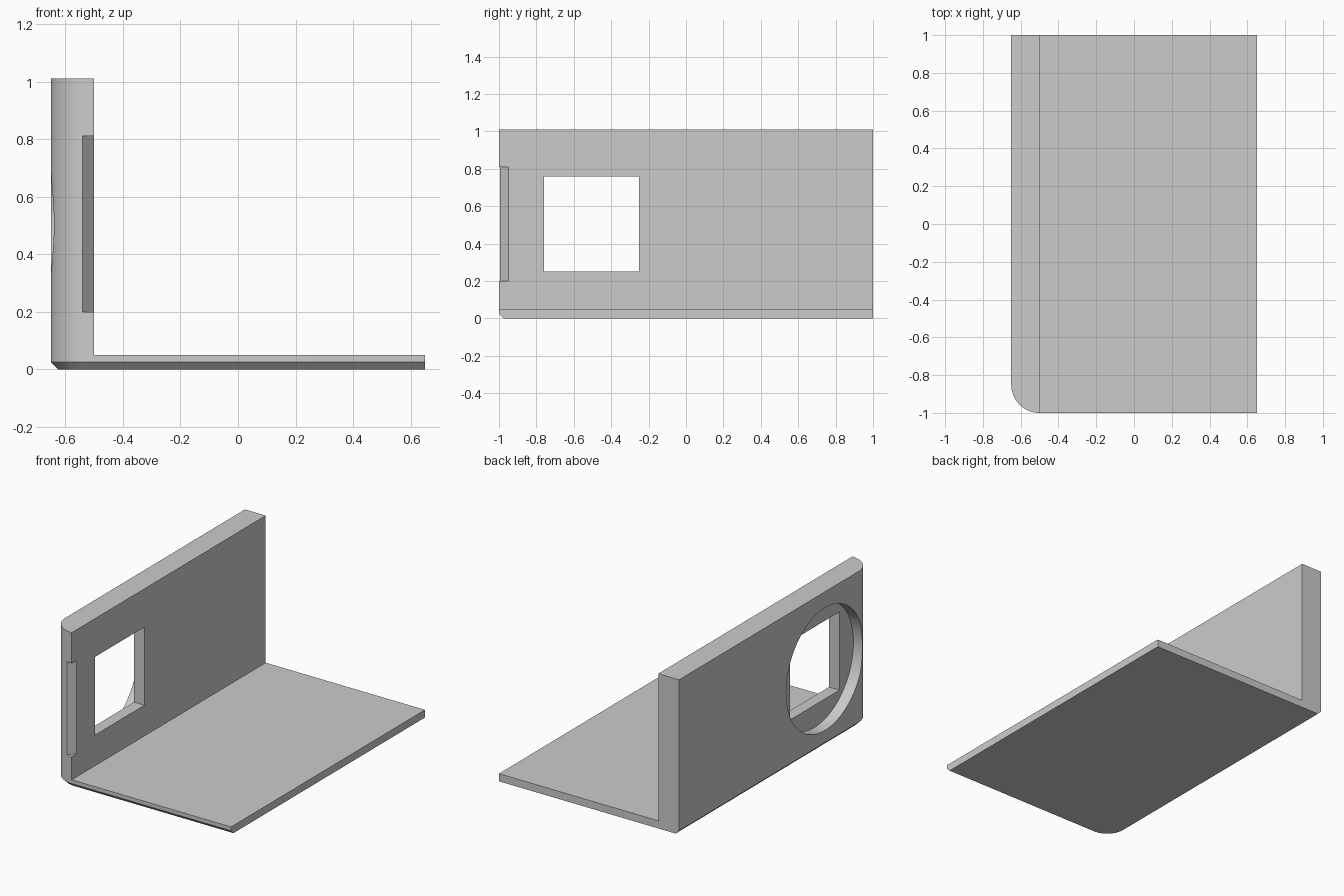
import bpy, bmesh, math
from mathutils import Matrix, Vector

cube = bpy.data.objects.get("Cube")
if cube:
    bpy.data.objects.remove(cube, do_unlink=True)

W, L, H = 0.65, 1.0, 1.01        # half width, half length, wall height
INNER, FLOOR, R = -0.5, 0.05, 0.15

grey = bpy.data.materials.new("light grey")
grey.use_nodes = True
colour = (0.6, 0.6, 0.6, 1)
grey.diffuse_color = colour
grey.node_tree.nodes["Principled BSDF"].inputs["Base Color"].default_value = colour


def finish(bm, name):
    bmesh.ops.recalc_face_normals(bm, faces=bm.faces[:])
    mesh = bpy.data.meshes.new(name)
    bm.to_mesh(mesh)
    bm.free()
    mesh.materials.append(grey)
    ob = bpy.data.objects.new(name, mesh)
    bpy.context.collection.objects.link(ob)
    return ob


def extrude(bm, faces, height):
    out = bmesh.ops.extrude_face_region(bm, geom=faces)["geom"]
    bmesh.ops.translate(bm, vec=(0, 0, height),
                        verts=[v for v in out if isinstance(v, bmesh.types.BMVert)])
    return [f for f in out if isinstance(f, bmesh.types.BMFace)]


# Footprint: wall strip with one rounded corner, beside the floor strip
bm = bmesh.new()
front = bm.verts.new((INNER, -L, 0))
back = bm.verts.new((INNER, L, 0))
arc = []
for i in range(1, 25):
    a = math.pi / 2 * i / 24
    arc.append(bm.verts.new((INNER - R * math.sin(a), R - L - R * math.cos(a), 0)))
wall = bm.faces.new([front, back, bm.verts.new((-W, L, 0))] + arc[::-1])
floor = bm.faces.new([front, bm.verts.new((W, -L, 0)), bm.verts.new((W, L, 0)), back])

# Raise the floor slab, then the wall above it
tops = extrude(bm, [wall, floor], FLOOR)
extrude(bm, [min(tops, key=lambda f: f.calc_center_median().x)], H - FLOOR)
bmesh.ops.recalc_face_normals(bm, faces=bm.faces[:])
bottom = [f for f in bm.faces if all(abs(v.co.z) < 1e-5 for v in f.verts)]
bmesh.ops.dissolve_faces(bm, faces=bottom)

# Chamfer the bottom edge along the front, the rounded corner and the outer side
edges = [e for e in bm.edges
         if all(abs(v.co.z) < 1e-5 for v in e.verts)
         and not all(v.co.x > W - 0.01 for v in e.verts)
         and not all(v.co.y > L - 0.01 for v in e.verts)]
bmesh.ops.bevel(bm, geom=edges, offset=0.025, offset_type='OFFSET',
                segments=1, profile=0.5, affect='EDGES')
bracket = finish(bm, "angle_bracket")

# Cutter for the round recess in the outer face
bm = bmesh.new()
bmesh.ops.create_cone(bm, cap_ends=True, segments=96, radius1=0.4, radius2=0.4, depth=0.3,
                      matrix=Matrix.Translation((-0.725, -0.505, 0.505))
                      @ Matrix.Rotation(math.pi / 2, 4, 'Y'))
recess = finish(bm, "recess_cutter")

# Cutter for the square window
bm = bmesh.new()
bmesh.ops.create_cube(bm, size=0.51, matrix=Matrix.Translation((-0.56, -0.505, 0.505)))
window = finish(bm, "window_cutter")

# Cutter for the slanted notch on the front inner edge
bm = bmesh.new()
tri = [bm.verts.new(p) for p in ((-0.58, -1.04, 0.2), (-0.46, -1.04, 0.2), (-0.46, -0.905, 0.2))]
extrude(bm, [bm.faces.new(tri)], 0.61)
notch = finish(bm, "notch_cutter")

for cutter in (recess, window, notch):
    cutter.hide_render = True
    mod = bracket.modifiers.new(cutter.name, 'BOOLEAN')
    mod.operation = 'DIFFERENCE'
    mod.solver = 'EXACT'
    mod.object = cutter

# Apply the cuts, then shade smooth with sharp edges kept
bpy.context.view_layer.objects.active = bracket
bpy.ops.object.select_all(action='DESELECT')
bracket.select_set(True)
for mod in list(bracket.modifiers):
    bpy.ops.object.modifier_apply(modifier=mod.name)
for cutter in (recess, window, notch):
    bpy.data.objects.remove(cutter, do_unlink=True)
bpy.ops.object.shade_smooth_by_angle(angle=math.radians(30))
